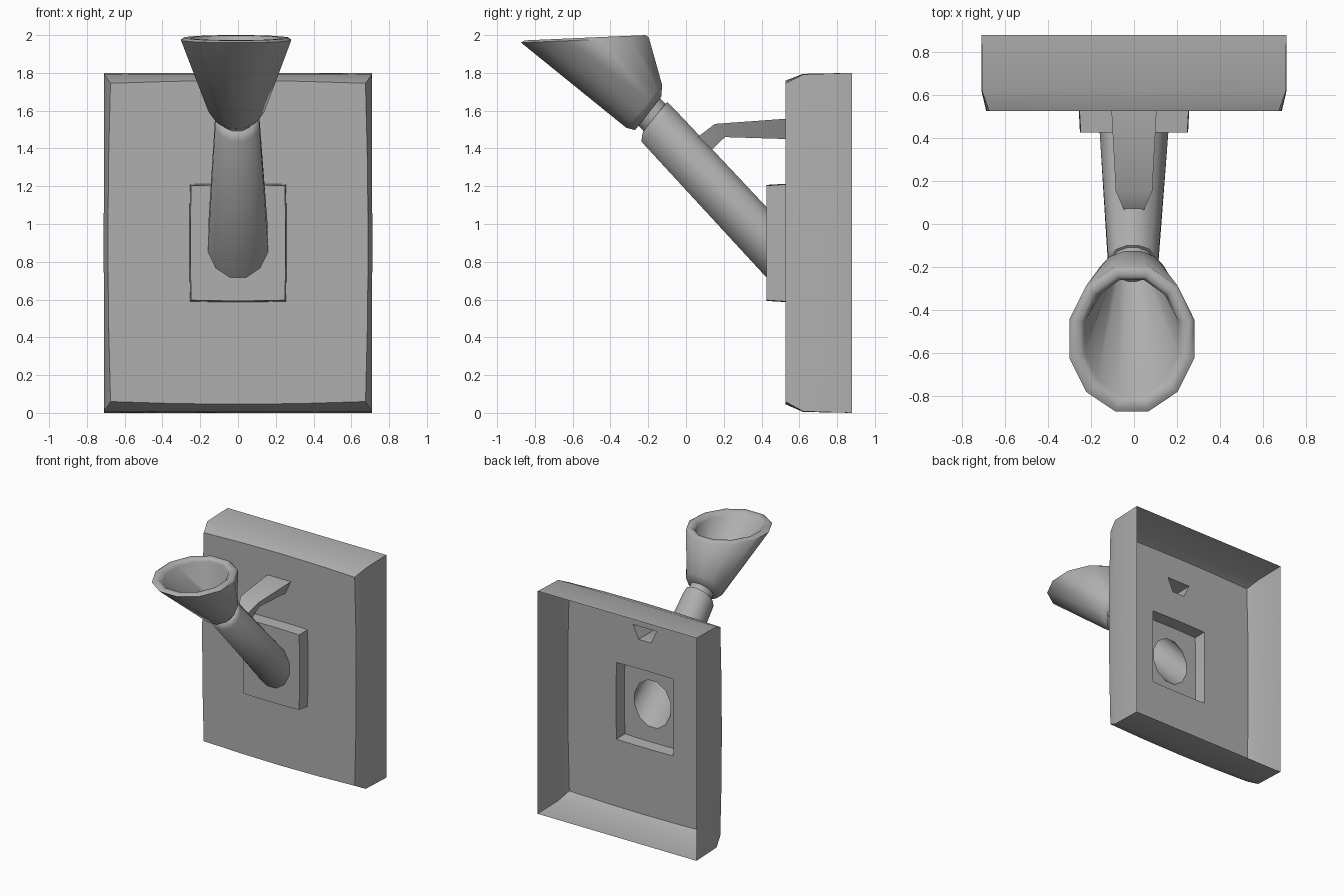
import bpy, bmesh, math
from mathutils import Vector

if "Cube" in bpy.data.objects:
    bpy.data.objects.remove(bpy.data.objects["Cube"])

GREY = bpy.data.materials.new("dark_grey")
GREY.diffuse_color = (0.43, 0.43, 0.43, 1)
GREY.use_nodes = True
GREY.node_tree.nodes["Principled BSDF"].inputs["Base Color"].default_value = GREY.diffuse_color


def finish(bm, name, angle=35):
    bmesh.ops.recalc_face_normals(bm, faces=bm.faces[:])
    mesh = bpy.data.meshes.new(name)
    bm.to_mesh(mesh)
    bm.free()
    mesh.materials.append(GREY)
    ob = bpy.data.objects.new(name, mesh)
    bpy.context.collection.objects.link(ob)
    bpy.ops.object.select_all(action='DESELECT')
    ob.select_set(True)
    bpy.context.view_layer.objects.active = ob
    bpy.ops.object.shade_smooth_by_angle(angle=math.radians(angle))
    return ob


def loft(bm, loops):
    """Skin a list of closed loops; returns the vertex rings."""
    rings = [[bm.verts.new(p) for p in loop] for loop in loops]
    for r, s in zip(rings, rings[1:]):
        for i in range(len(r)):
            j = (i + 1) % len(r)
            bm.faces.new((r[i], r[j], s[j], s[i]))
    return rings


def loop_edges(bm, ring):
    edges = []
    for i, v in enumerate(ring):
        w = ring[(i + 1) % len(ring)]
        edges.append(bm.edges.get((v, w)) or bm.edges.new((v, w)))
    return edges


def fill(bm, *rings):
    """Flat face between an outer ring and any hole rings."""
    edges = [e for r in rings for e in loop_edges(bm, r)]
    bmesh.ops.triangle_fill(bm, use_beauty=True, use_dissolve=False,
                            edges=edges, normal=(0, -1, 0))


def panel(hx, z0, z1, y, bow=0.0, n=4):
    """Rectangle facing -y whose sides bulge outward by bow."""
    cs = [(-hx, z0), (hx, z0), (hx, z1), (-hx, z1)]
    out = [(0, -1), (1, 0), (0, 1), (-1, 0)]
    pts = []
    for k in range(4):
        a, b = cs[k], cs[(k + 1) % 4]
        for i in range(n):
            t = i / n
            d = bow * 4 * t * (1 - t)
            pts.append((a[0] + (b[0] - a[0]) * t + out[k][0] * d, y,
                        a[1] + (b[1] - a[1]) * t + out[k][1] * d))
    return pts


def ring(a, b, hx, cx=0.0, n=12):
    """Ellipse spanning side-view points a and b (y, z), half width hx."""
    a, b = Vector(a), Vector(b)
    c, h = (a + b) / 2, (a - b) / 2
    k = 1 / math.cos(math.pi / n)
    pts = []
    for i in range(n):
        t = 2 * math.pi * (i + 0.5) / n
        p = c + h * (k * math.cos(t))
        pts.append((cx + hx * k * math.sin(t), p.x, p.y))
    return pts


def strap(yt, zt, wt, yb, zb, wb):
    return [(-wt, yt, zt), (wt, yt, zt), (wb, yb, zb), (-wb, yb, zb)]


# shared outlines: mount opening, strap root and tube root
FRONT = 0.526
MOUNT_BACK = panel(0.254, 0.59, 1.21, FRONT, 0.003)
STRAP_ROOT = strap(FRONT, 1.557, 0.105, FRONT, 1.45, 0.055)
TUBE_ROOT = ring((0.426, 1.09), (0.426, 0.717), 0.16)

# hollow back plate, open at the rear, with two openings in front
bm = bmesh.new()
r = loft(bm, [panel(0.71, 0.0, 1.8, 0.88),
              panel(0.708, 0.008, 1.792, 0.62, 0.003),
              panel(0.675, 0.06, 1.745, FRONT, 0.014)])
holes = [[bm.verts.new(p) for p in o] for o in (MOUNT_BACK, STRAP_ROOT)]
fill(bm, r[-1], *holes)
finish(bm, "back_plate", 40)

# raised mount with a round opening for the arm
bm = bmesh.new()
r = loft(bm, [MOUNT_BACK, panel(0.248, 0.597, 1.203, 0.426, 0.004)])
fill(bm, r[-1], [bm.verts.new(p) for p in TUBE_ROOT])
finish(bm, "arm_mount")

# slanted arm with rounded-in end, narrow neck
bm = bmesh.new()
r = loft(bm, [TUBE_ROOT,
              ring((-0.074, 1.622), (-0.237, 1.437), 0.118, -0.004),
              ring((-0.10, 1.645), (-0.23, 1.48), 0.104, -0.005),
              ring((-0.11, 1.637), (-0.225, 1.492), 0.092, -0.006),
              ring((-0.155, 1.685), (-0.268, 1.54), 0.092, -0.007)])
bm.faces.new(r[-1])
finish(bm, "arm", 60)

# flared cup: outside, rounded lip, inside down to a closed floor
bm = bmesh.new()
r = loft(bm, [ring((-0.13, 1.675), (-0.27, 1.497), 0.112, -0.008),
              ring((-0.127, 1.738), (-0.317, 1.51), 0.148, -0.008),
              ring((-0.197, 1.988), (-0.873, 1.96), 0.291, -0.01),
              ring((-0.215, 2.0), (-0.855, 1.972), 0.272, -0.01),
              ring((-0.245, 1.998), (-0.82, 1.973), 0.24, -0.01),
              ring((-0.262, 1.975), (-0.795, 1.945), 0.218, -0.01),
              ring((-0.165, 1.66), (-0.265, 1.54), 0.085, -0.008)])
bm.faces.new(r[0])
bm.faces.new(r[-1])
finish(bm, "cup", 65)

# bent support strap, trapezoid section, hollow
bm = bmesh.new()
loft(bm, [STRAP_ROOT,
          strap(0.153, 1.53, 0.085, 0.206, 1.46, 0.045),
          strap(0.055, 1.455, 0.042, 0.13, 1.385, 0.03)])
finish(bm, "support_strap", 50)
